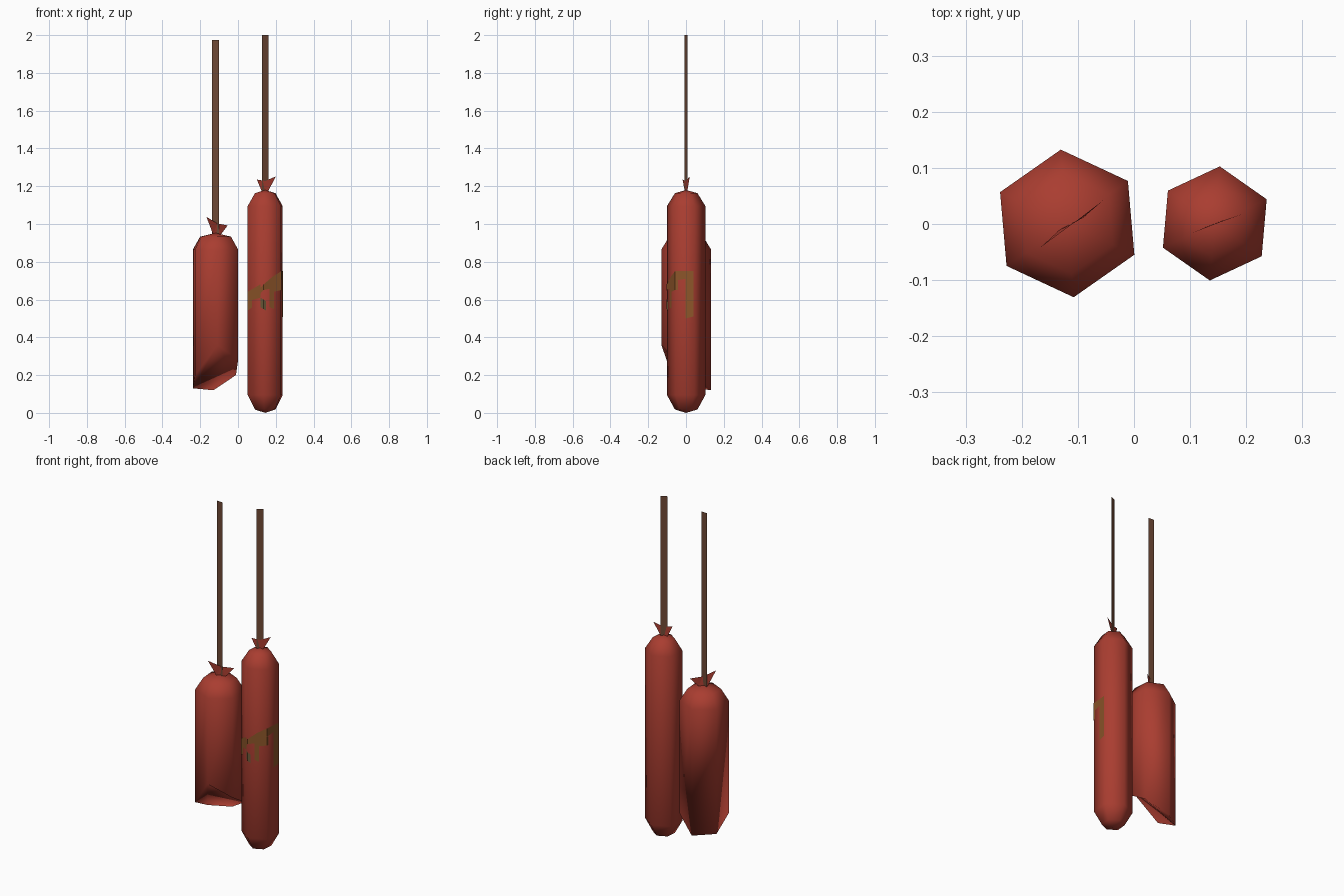
import bpy, bmesh
from math import cos, sin, radians
from mathutils import Vector

if "Cube" in bpy.data.objects:
    bpy.data.objects.remove(bpy.data.objects["Cube"], do_unlink=True)


def material(name, rgb):
    m = bpy.data.materials.new(name)
    m.use_nodes = True
    m.diffuse_color = (*rgb, 1)
    m.node_tree.nodes["Principled BSDF"].inputs["Base Color"].default_value = (*rgb, 1)
    return m


RED = material("sausage red", (0.40, 0.047, 0.03))
BROWN = material("string brown", (0.16, 0.066, 0.036))
MUSTARD = material("mustard stain", (0.26, 0.09, 0.022))
GREEN = material("dull green stain", (0.15, 0.10, 0.04))


def add_object(name, bm, mat, smooth=False):
    me = bpy.data.meshes.new(name)
    for f in bm.faces:
        f.smooth = smooth
    bm.to_mesh(me)
    bm.free()
    me.materials.append(mat)
    ob = bpy.data.objects.new(name, me)
    bpy.context.collection.objects.link(ob)
    return ob


def hex_point(cx, r, phase, k, z):
    a = radians(phase + 60 * k)
    return Vector((cx + r * cos(a), 0.001 + r * sin(a), z))


def sausage(name, cx, phase, rings, top, bottom=None, cut=None):
    """Six-sided skin through (radius, z) rings, lowest first; cut gives
    the heights of the lowest ring's corners for a slanted end."""
    bm = bmesh.new()
    loops = []
    for i, (r, z) in enumerate(rings):
        loops.append([bm.verts.new(hex_point(cx, r, phase, k, cut[k] if cut and i == 0 else z))
                      for k in range(6)])
    for lo, hi in zip(loops, loops[1:]):
        for k in range(6):
            n = (k + 1) % 6
            bm.faces.new((lo[k], lo[n], hi[n], hi[k]))
    tip = bm.verts.new((cx, 0, top))
    for k in range(6):
        bm.faces.new((loops[-1][k], loops[-1][(k + 1) % 6], tip))
    if cut:
        bm.faces.new(loops[0][::-1])
    else:
        tip = bm.verts.new((cx, 0, bottom))
        for k in range(6):
            bm.faces.new((loops[0][(k + 1) % 6], loops[0][k], tip))
    bmesh.ops.recalc_face_normals(bm, faces=bm.faces)
    return add_object(name, bm, RED, smooth=True)


def sheet(name, polygons, mat):
    bm = bmesh.new()
    for poly in polygons:
        bm.faces.new([bm.verts.new(p) for p in poly])
    return add_object(name, bm, mat)


def string(name, a, b, z0, z1):
    sheet(name, [[(*a, z0), (*b, z0), (*b, z1), (*a, z1)]], BROWN)


def tie(name, left, right, dip, base_l, base_r):
    """Pinched skin end: a flat flared bow."""
    sheet(name, [[base_l, dip, left], [base_l, base_r, dip], [base_r, right, dip]], RED)


# Whole sausage
sausage("whole_sausage", 0.144, 25,
        [(0.06, 0.018), (0.102, 0.095), (0.102, 1.095), (0.06, 1.163)],
        top=1.18, bottom=0.0)
string("whole_sausage_string", (0.126, -0.008), (0.161, 0.009), 1.17, 2.0)
tie("whole_sausage_tie", (0.1, -0.018, 1.235), (0.2, 0.02, 1.252), (0.145, 0, 1.228),
    (0.127, -0.006, 1.17), (0.158, 0.006, 1.17))

# Sausage with its end sliced off at a slant
sausage("cut_sausage", -0.119, 35,
        [(0.132, 0), (0.132, 0.865), (0.09, 0.933)],
        top=0.953, cut=(0.2, 0.12, 0.13, 0.2, 0.36, 0.28))
string("cut_sausage_string", (-0.137, 0.001), (-0.1, -0.001), 0.945, 1.974)
tie("cut_sausage_tie", (-0.167, -0.042, 1.038), (-0.055, 0.042, 0.992), (-0.11, 0, 1.003),
    (-0.132, -0.01, 0.945), (-0.09, 0.012, 0.945))


# Stains lying on the sides of the whole sausage
def stain(name, patches, mat):
    polys = []
    for side, u0, u1, low0, low1, high0, high1 in patches:
        def at(u, z):
            a, b = (hex_point(0.144, 0.104, 25, side + i, z) for i in (0, 1))
            return a.lerp(b, u)
        polys.append([at(u0, low0), at(u1, low1), at(u1, high1), at(u0, high0)])
    sheet(name, polys, mat)


stain("mustard_stain", [
    (3, 0, 0.8, 0.59, 0.61, 0.64, 0.68),
    (3, 0, 0.3, 0.54, 0.56, 0.59, 0.6),
    (3, 0.8, 1, 0.63, 0.65, 0.66, 0.68),
    (4, 0, 0.5, 0.65, 0.66, 0.68, 0.72),
    (4, 0.5, 1, 0.64, 0.65, 0.72, 0.75),
    (4, 0.35, 0.6, 0.56, 0.55, 0.66, 0.66),
    (5, 0, 0.55, 0.70, 0.71, 0.75, 0.75),
    (5, 0, 0.15, 0.65, 0.65, 0.70, 0.70),
    (5, 0.55, 0.95, 0.50, 0.51, 0.75, 0.75),
], MUSTARD)
stain("green_stain", [
    (3, 0.8, 1, 0.56, 0.55, 0.61, 0.60),
    (4, 0, 0.15, 0.55, 0.54, 0.60, 0.59),
], GREEN)
